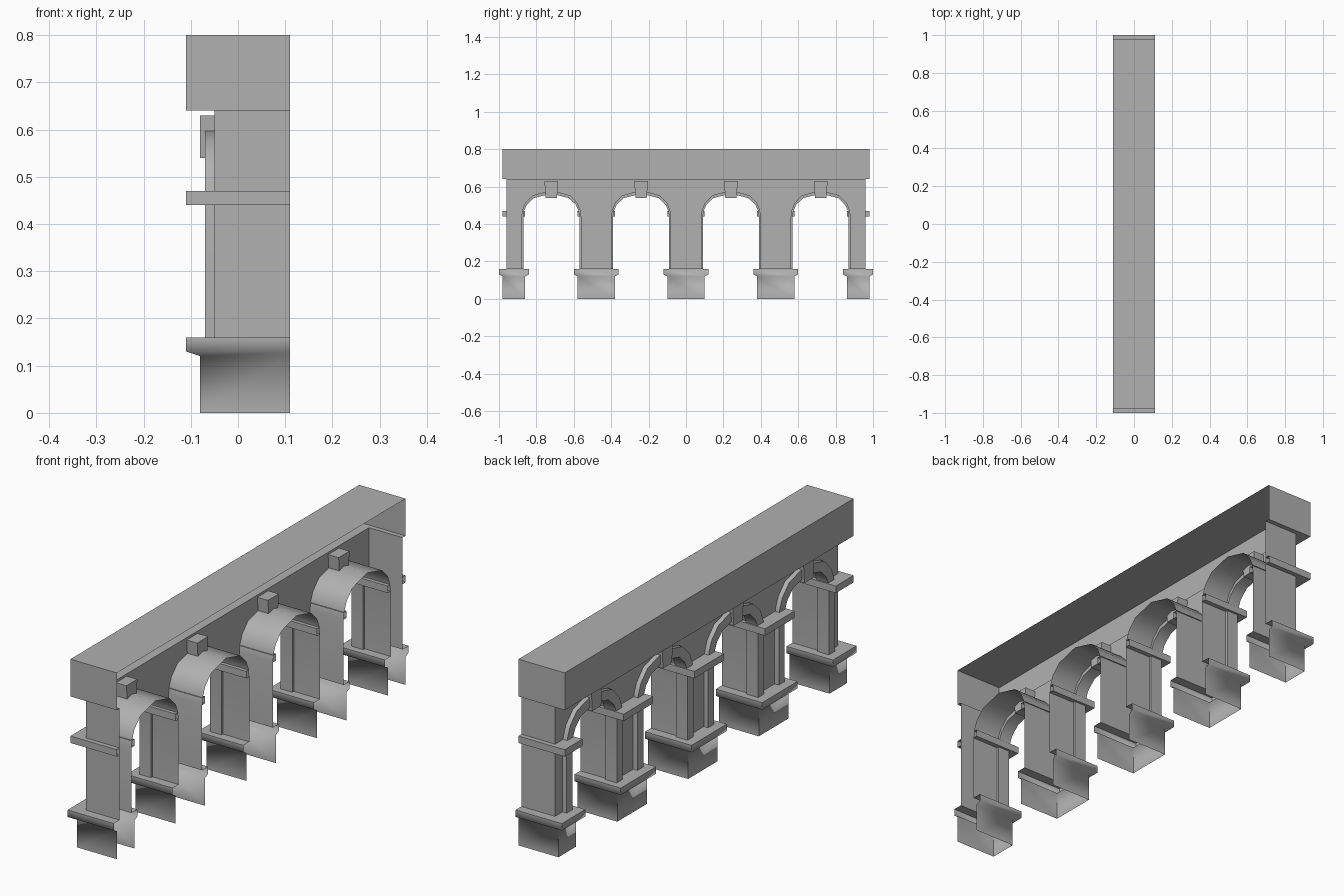
import bpy, bmesh, math

if "Cube" in bpy.data.objects:
    bpy.data.objects.remove(bpy.data.objects["Cube"])

BACK = 0.11              # open rear plane of the facade
WALL_X = -0.05           # wall front plane
WALL_END = 0.96
CENTRES = (-0.72, -0.24, 0.24, 0.72)
# right half of the flattened arch, from springing to crown (y, z)
HALF_ARCH = [(0.16, 0.44), (0.155, 0.475), (0.14, 0.512), (0.10, 0.553), (0.0, 0.58)]

stone = bpy.data.materials.new("stone")
stone.diffuse_color = (0.44, 0.44, 0.44, 1)
stone.use_nodes = True
stone.node_tree.nodes["Principled BSDF"].inputs["Base Color"].default_value = stone.diffuse_color


def make(name, verts, faces, recalc=False, angle=42):
    me = bpy.data.meshes.new(name)
    me.from_pydata(verts, [], faces)
    me.materials.append(stone)
    if recalc:
        bm = bmesh.new()
        bm.from_mesh(me)
        bmesh.ops.recalc_face_normals(bm, faces=bm.faces)
        bm.to_mesh(me)
        bm.free()
    ob = bpy.data.objects.new(name, me)
    bpy.context.collection.objects.link(ob)
    bpy.ops.object.select_all(action='DESELECT')
    ob.select_set(True)
    bpy.context.view_layer.objects.active = ob
    bpy.ops.object.shade_smooth_by_angle(angle=math.radians(angle))
    return ob


def u_shell(name, y0, y1, rows, top=False, angle=42):
    """Stack U-shaped outlines (front x, sideways offset, z), open at the back."""
    verts, faces = [], []
    for xf, off, z in rows:
        verts += [(BACK, y0 - off, z), (xf, y0 - off, z),
                  (xf, y1 + off, z), (BACK, y1 + off, z)]
    for r in range(len(rows) - 1):
        for i in range(3):
            a, b = r * 4 + i, r * 4 + 4 + i
            faces.append((a + 1, a, b, b + 1))
    if top:
        n = len(verts)
        faces.append((n - 4, n - 1, n - 2, n - 3))
    return make(name, verts, faces, angle=angle)


def arch_path(c, half, rise, foot=0.16):
    """Opening outline from left foot over the crown to right foot."""
    pts = [(y * half / 0.16, 0.44 + (z - 0.44) * rise / 0.14) for y, z in HALF_ARCH]
    left = [(-y, z) for y, z in pts[:-1]]
    path = [(-half, foot)] + left + pts[::-1] + [(half, foot)]
    return [(c + y, z) for y, z in path]


# arcade wall: pierced front sheet with reveals and end returns
outline = [(-WALL_END, 0.64), (-WALL_END, 0.16)]
for c in CENTRES:
    outline += arch_path(c, 0.16, 0.14)
outline += [(WALL_END, 0.16), (WALL_END, 0.64)]
n = len(outline)
verts = [(WALL_X, y, z) for y, z in outline] + [(BACK, y, z) for y, z in outline]
faces = [tuple(range(n))[::-1]]
for i in range(n - 1):
    if not (outline[i][1] == 0.16 and outline[i + 1][1] == 0.16):
        faces.append((i, i + 1, n + i + 1, n + i))
make("arcade_wall", verts, faces)

# top beam
u_shell("top_beam", -WALL_END, WALL_END,
        [(WALL_X, 0, 0.64), (-0.11, 0.02, 0.64), (-0.11, 0.02, 0.80)], top=True)

# pier bases (softly shaded flare) and impost bands
edges = [-WALL_END] + [c + s for c in CENTRES for s in (-0.16, 0.16)] + [WALL_END]
for y0, y1 in zip(edges[::2], edges[1::2]):
    u_shell("pier_base", y0, y1,
            [(-0.08, 0.02, 0), (-0.08, 0.02, 0.12), (-0.11, 0.04, 0.13),
             (-0.11, 0.04, 0.16), (WALL_X, 0, 0.16)], angle=75)
    u_shell("impost_band", y0, y1,
            [(WALL_X, 0, 0.44), (-0.11, 0.02, 0.44),
             (-0.11, 0.02, 0.47), (WALL_X, 0, 0.47)])

for c in CENTRES:
    # raised moulding around each arch: wall, outer front, inner front, rear lip, reveal
    inner, mid, outer = (arch_path(c, h, r) for h, r in
                         ((0.15, 0.122), (0.16, 0.14), (0.19, 0.166)))
    strips = [(WALL_X, outer), (-0.07, outer), (-0.07, inner), (-0.015, inner), (-0.015, mid)]
    m = len(inner)
    verts = [(x, y, z) for x, path in strips for y, z in path]
    faces = [(s * m + k, s * m + k + 1, s * m + m + k + 1, s * m + m + k)
             for s in range(len(strips) - 1) for k in range(m - 1)]
    make("arch_moulding", verts, faces)

    # keystone block, slightly wider at the top
    verts = [(x, c + s * w, z) for z, w in ((0.54, 0.03), (0.63, 0.037))
             for x, s in ((-0.08, -1), (0.0, -1), (0.0, 1), (-0.08, 1))]
    make("keystone", verts,
         [(3, 2, 1, 0), (4, 5, 6, 7), (0, 1, 5, 4), (1, 2, 6, 5), (2, 3, 7, 6), (3, 0, 4, 7)],
         recalc=True)
